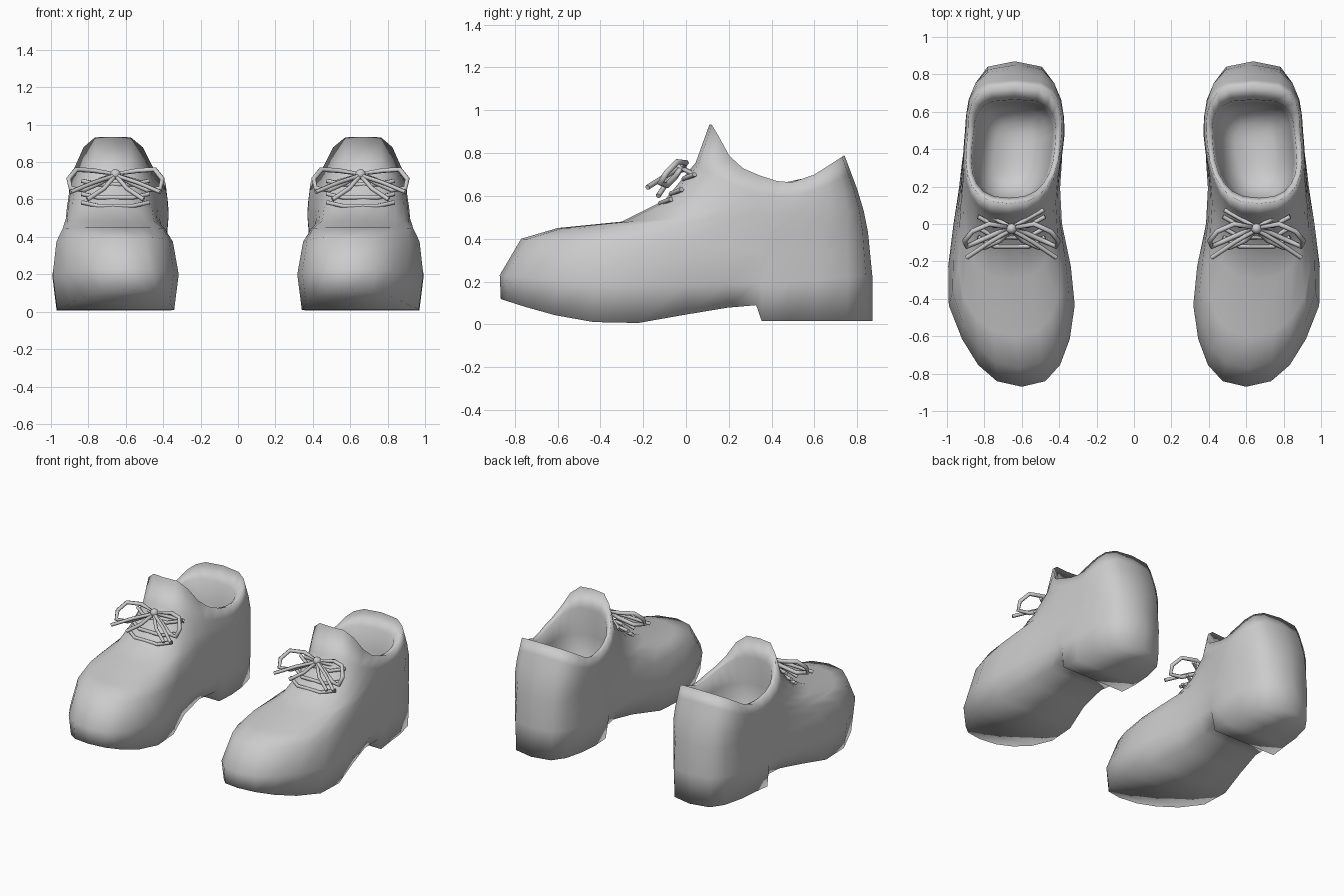
import bpy, bmesh, math
from mathutils import Vector

if "Cube" in bpy.data.objects:
    bpy.data.objects.remove(bpy.data.objects["Cube"], do_unlink=True)

grey = bpy.data.materials.new("plain_grey")
grey.use_nodes = True
grey.diffuse_color = (0.6, 0.6, 0.6, 1)
grey.node_tree.nodes["Principled BSDF"].inputs["Base Color"].default_value = (0.6, 0.6, 0.6, 1)

MID = 0.655     # centre line of one shoe

# Columns from toe (1) to heel (-1); the close pair forms the heel breast
COLUMNS = [1, 0.966, 0.866, 0.707, 0.5, 0.26, 0, -0.22, -0.375, -0.405, -0.55, -0.707, -0.866, -0.966, -1]
H = len(COLUMNS) - 1
N = 2 * H

# Plan edges (y, x), height profiles (y, z) and sole width (y, scale)
OUTER = [(-0.87, 0.95), (-0.4, 1.023), (0.0, 0.965), (0.2, 0.935), (0.5, 0.907), (0.87, 0.925)]
INNER = [(-0.87, 0.25), (-0.65, 0.27), (-0.4, 0.293), (0.0, 0.385), (0.2, 0.395), (0.5, 0.366), (0.87, 0.35)]
SOLE = [(-0.87, 0.12), (-0.65, 0.05), (-0.37, 0.0), (-0.15, 0.01), (0.1, 0.07), (0.33, 0.09), (0.35, 0.015)]
COLLAR = [(0.11, 0.935), (0.122, 0.932), (0.152, 0.88), (0.22, 0.755), (0.3, 0.71), (0.47, 0.655), (0.6, 0.70), (0.74, 0.79)]
PINCH = [(-0.87, 0.93), (-0.2, 0.93), (0.15, 0.78), (0.32, 0.88), (0.36, 0.96)]


def interp(table, v):
    if v <= table[0][0]:
        return table[0][1]
    for (a, p), (b, q) in zip(table, table[1:]):
        if v <= b:
            return p + (q - p) * (v - a) / (b - a)
    return table[-1][1]


def ring(y0, y1, scale, height):
    """Closed outline from toe (column 0) round the outer side to the heel and back."""
    pts = []
    for i in range(N):
        u = COLUMNS[min(i, N - i)]
        n = 2.5 if u > 0 else 3.3
        v = (1 - abs(u) ** n) ** (1 / n)
        if i > H:
            v = -v
        y = (y0 + y1) / 2 - u * (y1 - y0) / 2
        o, k = interp(OUTER, y), interp(INNER, y)
        pts.append(((o + k) / 2 + v * scale(y) * (o - k) / 2, y, height(y)))
    return pts


def slope(y0, z0, y1, z1, sag):
    def f(y):
        t = (y - y0) / (y1 - y0)
        return z0 + (z1 - z0) * t - sag * 4 * t * (1 - t)
    return f


def finish(bm, name, side):
    for v in bm.verts:
        v.co.x *= side
    bmesh.ops.recalc_face_normals(bm, faces=bm.faces)
    for f in bm.faces:
        f.smooth = True
    me = bpy.data.meshes.new(name)
    bm.to_mesh(me)
    bm.free()
    me.materials.append(grey)
    bpy.context.collection.objects.link(bpy.data.objects.new(name, me))


def cap(bm, r):
    """Close a ring with strips running across the shoe."""
    bm.faces.new((r[0], r[1], r[-1]))
    for i in range(1, H - 1):
        bm.faces.new((r[i], r[i + 1], r[N - i - 1], r[N - i]))
    bm.faces.new((r[H - 1], r[H], r[H + 1]))


def shoe_body(side, name):
    # Front y, front z, back y, back z, front width, back width, sag
    outer = [(-0.87, 0.23, 0.87, 0.23, 1.0, 1.0, 0.04),
             (-0.77, 0.40, 0.86, 0.33, 0.94, 1.0, 0.01),
             (-0.60, 0.45, 0.85, 0.43, 0.88, 1.0, 0.0),
             (-0.30, 0.48, 0.83, 0.53, 0.86, 1.0, 0.0),
             (-0.10, 0.58, 0.80, 0.63, 0.90, 0.98, 0.04),
             (0.045, 0.755, 0.77, 0.71, 0.91, 0.96, 0.13)]
    # Lining: padded lip sloping inward, then a rounded bowl
    lining = [(0.14, 0.80, 0.665, 0.70, 0.82, 0.82, 0.08),
              (0.13, 0.60, 0.65, 0.54, 0.76, 0.76, 0.0),
              (0.14, 0.42, 0.62, 0.38, 0.64, 0.64, 0.0),
              (0.22, 0.32, 0.53, 0.30, 0.38, 0.38, 0.0)]

    def make(p):
        y0, z0, y1, z1, w0, w1, sag = p
        width = [(y0, w0), (max(y0, -0.1), w0), (0.45, w1)]
        return ring(y0, y1, lambda y: interp(width, y), slope(y0, z0, y1, z1, sag))

    rings = [ring(-0.865, 0.87, lambda y: interp(PINCH, y), lambda y: interp(SOLE, y))]
    rings += [make(p) for p in outer]
    rings.append(ring(0.11, 0.74, lambda y: 0.93, lambda y: interp(COLLAR, y)))
    rings += [make(p) for p in lining]
    bm = bmesh.new()
    vr = [[bm.verts.new(p) for p in r] for r in rings]
    for a, b in zip(vr, vr[1:]):
        for i in range(N):
            j = (i + 1) % N
            bm.faces.new((a[i], a[j], b[j], b[i]))
    cap(bm, vr[0])
    cap(bm, vr[-1])
    finish(bm, name, side)


def lace(side, name, paths, radius):
    cu = bpy.data.curves.new(name, 'CURVE')
    cu.dimensions = '3D'
    cu.bevel_depth = radius
    cu.bevel_resolution = 1
    cu.use_fill_caps = True
    for path, closed in paths:
        sp = cu.splines.new('POLY')
        sp.points.add(len(path) - 1)
        for pt, (x, y, z) in zip(sp.points, path):
            pt.co = (side * (MID + x), y, z, 1)
        sp.use_cyclic_u = closed
    cu.materials.append(grey)
    bpy.context.collection.objects.link(bpy.data.objects.new(name, cu))


def laces(side, label):
    loop = [(0, -0.02, 0.735), (0.12, 0.0, 0.755), (0.21, -0.04, 0.76), (0.25, -0.09, 0.71),
            (0.24, -0.12, 0.66), (0.17, -0.09, 0.65), (0.08, -0.05, 0.69)]
    strand = [(0, -0.02, 0.73), (0.09, 0.03, 0.705), (0.17, 0.075, 0.68)]
    tail = [(0, -0.03, 0.73), (0.06, -0.09, 0.66), (0.15, -0.13, 0.60)]
    long_tail = [(0, -0.03, 0.73), (0.12, -0.10, 0.69), (0.24, -0.18, 0.64)]
    flip = lambda path: [(-x, y, z) for x, y, z in path]
    lace(side, label + "_lace_bow", [(loop, True), (flip(loop), True)], 0.014)
    lace(side, label + "_lace_ends", [(q, False) for p in (strand, tail, long_tail)
                                      for q in (p, flip(p))], 0.012)
    # Rows across the throat
    rows = []
    for y, z in ((-0.01, 0.68), (-0.07, 0.61), (-0.12, 0.565)):
        half = [(0.09, y, z), (0.18, y + 0.05, z + 0.02)]
        rows.append((flip(half)[::-1] + half, False))
    lace(side, label + "_lace_rows", rows, 0.012)
    bm = bmesh.new()
    bmesh.ops.create_icosphere(bm, subdivisions=2, radius=0.028)
    bmesh.ops.translate(bm, verts=bm.verts, vec=Vector((MID, -0.025, 0.735)))
    finish(bm, label + "_lace_knot", side)


# The two shoes mirror each other
for side, label in ((1, "left"), (-1, "right")):
    shoe_body(side, label + "_shoe")
    laces(side, label)
